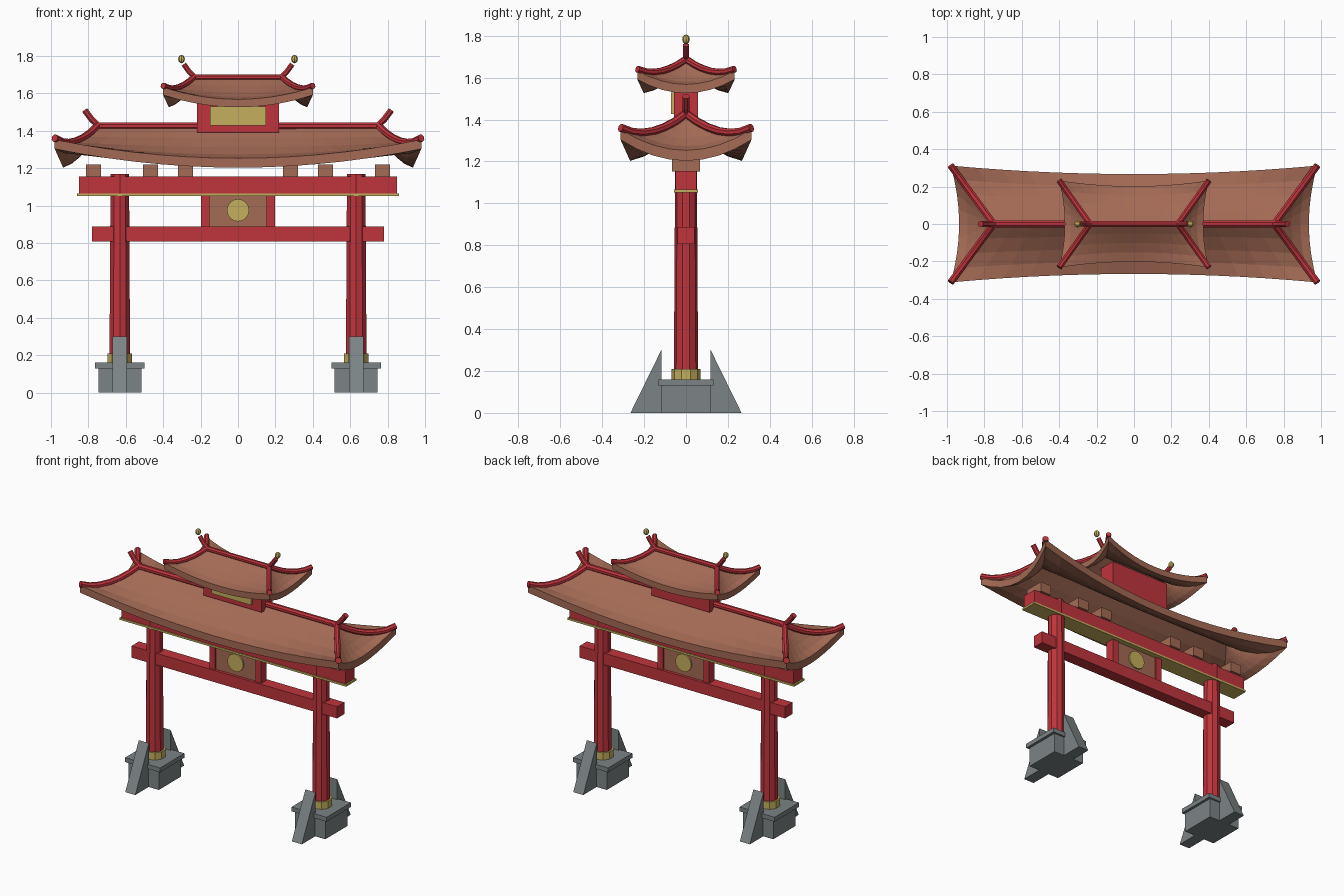
import bpy, bmesh, math
from mathutils import Vector, Matrix

if "Cube" in bpy.data.objects:
    bpy.data.objects.remove(bpy.data.objects["Cube"])


def mat(name, rgb):
    m = bpy.data.materials.new(name)
    m.diffuse_color = (*rgb, 1)
    m.use_nodes = True
    m.node_tree.nodes["Principled BSDF"].inputs["Base Color"].default_value = m.diffuse_color
    return m


RED = mat("red_lacquer", (0.52, 0.035, 0.045))
BROWN = mat("brown_tile", (0.37, 0.145, 0.09))
GOLD = mat("gold", (0.56, 0.43, 0.11))
STONE = mat("grey_stone", (0.2, 0.23, 0.235))


def finish(name, bm, material):
    bmesh.ops.recalc_face_normals(bm, faces=bm.faces)
    me = bpy.data.meshes.new(name)
    bm.to_mesh(me)
    bm.free()
    me.materials.append(material)
    ob = bpy.data.objects.new(name, me)
    bpy.context.collection.objects.link(ob)
    return ob


def box(name, x0, x1, y0, y1, z0, z1, material):
    bm = bmesh.new()
    bmesh.ops.create_cube(bm, size=1)
    for v in bm.verts:
        v.co = Vector(((x0 + x1) / 2 + v.co.x * (x1 - x0),
                       (y0 + y1) / 2 + v.co.y * (y1 - y0),
                       (z0 + z1) / 2 + v.co.z * (z1 - z0)))
    return finish(name, bm, material)


def cyl(name, x, z0, z1, r0, r1, n, material):
    bm = bmesh.new()
    bmesh.ops.create_cone(bm, cap_ends=True, segments=n, radius1=r0, radius2=r1,
                          depth=z1 - z0, matrix=Matrix.Translation((x, 0, (z0 + z1) / 2)))
    return finish(name, bm, material)


def tube(name, pts, r, material, n=8):
    """Low-poly round bar along a path."""
    bm = bmesh.new()
    pts = [Vector(p) for p in pts]
    rings = []
    for i, p in enumerate(pts):
        d = (pts[min(i + 1, len(pts) - 1)] - pts[max(i - 1, 0)]).normalized()
        side = d.cross(Vector((0, 0, 1))).normalized()
        up = side.cross(d)
        rings.append([bm.verts.new(p + r * (math.cos(a) * side + math.sin(a) * up))
                      for a in [math.tau * (k + 0.5) / n for k in range(n)]])
    for a, b in zip(rings, rings[1:]):
        for k in range(n):
            bm.faces.new((a[k], a[(k + 1) % n], b[(k + 1) % n], b[k]))
    bm.faces.new(rings[0])
    bm.faces.new(rings[-1])
    return finish(name, bm, material)


def roof(name, ridge_x, cx, cy, flare, z_eave, z_ridge, lift, thick, bar_r, horn):
    """Hipped roof with upswept corners, ridge bars and horns."""
    def height(k, v):
        return z_eave + (z_ridge - z_eave) * v ** 1.5 + lift * k * k * (1 - v) ** 2

    def front(u, v):
        return (u * (cx + (ridge_x - cx) * v),
                -(cy - flare * (1 - u * u)) * (1 - v), height(u, v))

    def side(w, v):
        xe = cx - flare * (1 - w * w)
        return (xe + (ridge_x - xe) * v, cy * w * (1 - v), height(w, v))

    bm = bmesh.new()
    rows = 4
    for fn, cols in ((front, 14), (side, 8)):
        for s in (1, -1):
            grid = []
            for j in range(rows + 1):
                row = []
                for i in range(cols + 1):
                    x, y, z = fn(-1 + 2 * i / cols, j / rows)
                    row.append(bm.verts.new((x * s, y * s, z)))
                grid.append(row)
            for j in range(rows):
                for i in range(cols):
                    bm.faces.new((grid[j][i], grid[j][i + 1], grid[j + 1][i + 1], grid[j + 1][i]))
    bmesh.ops.remove_doubles(bm, verts=bm.verts, dist=0.0005)
    ext = bmesh.ops.extrude_face_region(bm, geom=bm.faces[:], use_keep_orig=True)
    for v in ext["geom"]:
        if isinstance(v, bmesh.types.BMVert):
            v.co.z -= thick
    finish(name, bm, BROWN)

    # ridge, hip bars and horns
    rz = z_ridge + 0.006
    tube(name + "_ridge", [(-ridge_x, 0, rz), (ridge_x, 0, rz)], bar_r, RED)
    for sx in (-1, 1):
        for sy in (-1, 1):
            path = []
            for k in range(7):
                v = 1 - k / 6
                x, y, z = side(1, v)
                path.append((sx * x, sy * y, z + 0.008))
            tube(name + "_hip_bar", path, bar_r, RED)
        tube(name + "_horn", [(sx * (ridge_x - 0.015), 0, rz - 0.01),
                              (sx * (ridge_x + horn[0] * 0.45), 0, rz + horn[1] * 0.4),
                              (sx * (ridge_x + horn[0]), 0, rz + horn[1])], bar_r * 0.9, RED)


# posts with stone footings
for sx in (-1, 1):
    c = 0.632 * sx
    box("stone_base", c - 0.115, c + 0.115, -0.12, 0.12, 0, 0.13, STONE)
    box("stone_cap", c - 0.133, c + 0.133, -0.132, 0.132, 0.13, 0.16, STONE)
    cyl("gold_collar", c, 0.16, 0.21, 0.069, 0.069, 10, GOLD)
    cyl("post", c, 0.16, 1.17, 0.058, 0.052, 10, RED)
    # triangular stone braces in front and behind
    for sy in (-1, 1):
        bm = bmesh.new()
        tri = [[bm.verts.new((c + dx, sy * y, z)) for y, z in
                ((0.265, 0), (0.118, 0), (0.118, 0.3))] for dx in (-0.038, 0.038)]
        bm.faces.new(tri[0])
        bm.faces.new(tri[1])
        for k in range(3):
            m = (k + 1) % 3
            bm.faces.new((tri[0][k], tri[0][m], tri[1][m], tri[1][k]))
        finish("stone_brace", bm, STONE)

# beams
box("lower_beam", -0.78, 0.78, -0.04, 0.04, 0.807, 0.887, RED)
box("gold_strip", -0.86, 0.86, -0.057, 0.057, 1.052, 1.065, GOLD)
box("upper_beam", -0.85, 0.85, -0.051, 0.051, 1.065, 1.155, RED)

# centre panel with round emblem
box("centre_panel", -0.16, 0.16, -0.02, 0.02, 0.885, 1.054, BROWN)
for sx in (-1, 1):
    box("panel_post", sx * 0.175 - 0.022, sx * 0.175 + 0.022, -0.03, 0.03, 0.885, 1.054, RED)
bm = bmesh.new()
bmesh.ops.create_cone(bm, cap_ends=True, segments=16, radius1=0.06, radius2=0.06, depth=0.06,
                      matrix=Matrix.Translation((0, 0, 0.975)) @ Matrix.Rotation(math.pi / 2, 4, 'X'))
finish("gold_disc", bm, GOLD)

# brackets under the roof
for x in (0.28, 0.468, 0.772):
    for sx in (-1, 1):
        box("roof_bracket", sx * x - 0.04, sx * x + 0.04, -0.067, 0.067, 1.153, 1.22, BROWN)

# two roofs with the red block between them
roof("main_roof", 0.75, 0.98, 0.312, 0.045, 1.253, 1.42, 0.1, 0.05, 0.02, (0.07, 0.085))
roof("top_roof", 0.235, 0.40, 0.232, 0.03, 1.568, 1.68, 0.065, 0.042, 0.017, (0.055, 0.07))
box("upper_block", -0.22, 0.22, -0.057, 0.057, 1.39, 1.59, RED)
box("gold_plaque", -0.15, 0.15, -0.072, -0.05, 1.427, 1.53, GOLD)

# finial balls on the top horns
for sx in (-1, 1):
    bm = bmesh.new()
    bmesh.ops.create_uvsphere(bm, u_segments=8, v_segments=6, radius=0.018,
                              matrix=Matrix.Translation((sx * 0.302, 0, 1.783)) @ Matrix.Diagonal((1, 1, 1.25, 1)))
    finish("finial", bm, GOLD)
